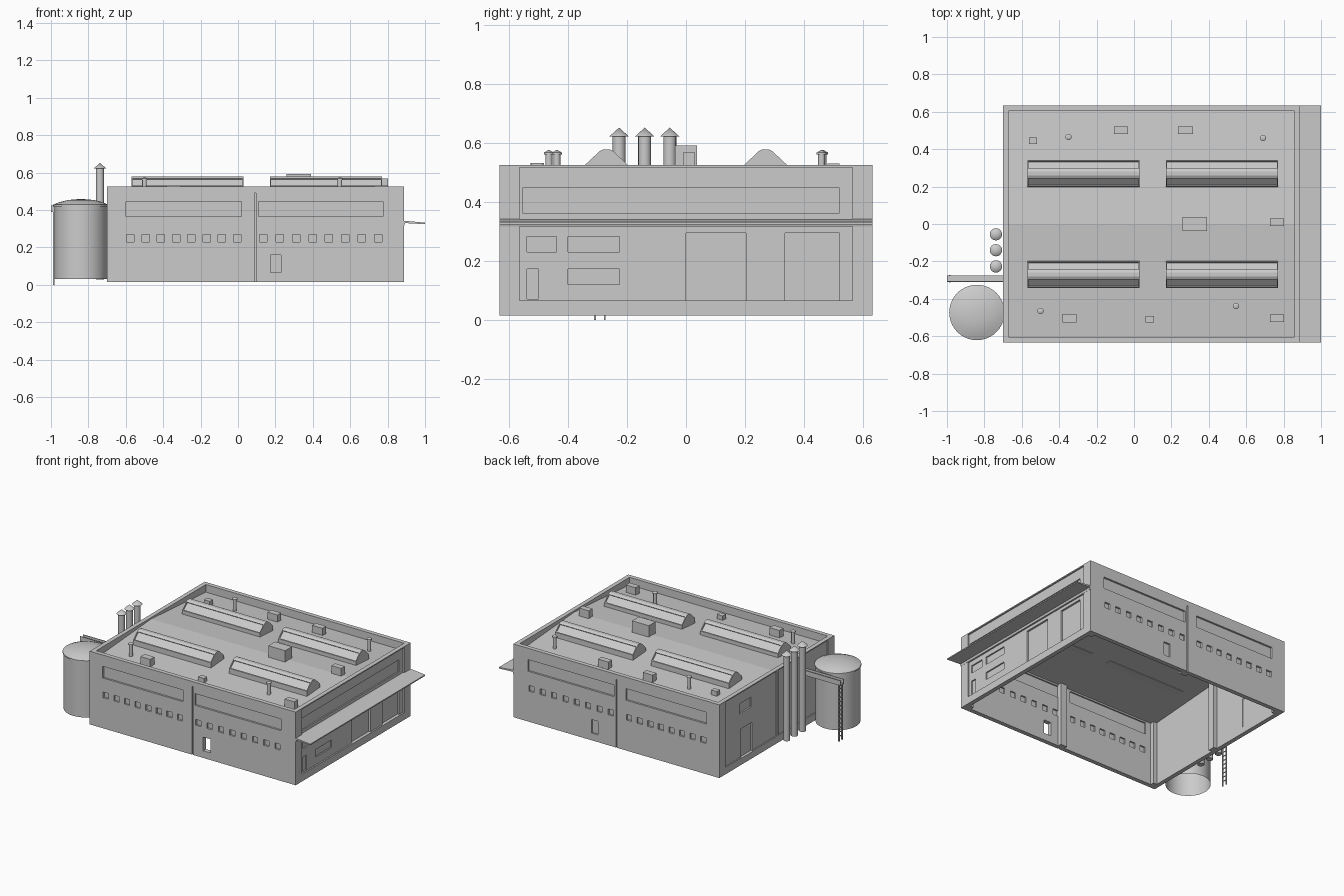
import bpy, bmesh, math
from mathutils import Matrix

if "Cube" in bpy.data.objects:
    bpy.data.objects.remove(bpy.data.objects["Cube"])


def finish(name, bm, smooth=False):
    bmesh.ops.recalc_face_normals(bm, faces=bm.faces[:])
    me = bpy.data.meshes.new(name)
    bm.to_mesh(me)
    bm.free()
    ob = bpy.data.objects.new(name, me)
    bpy.context.collection.objects.link(ob)
    if smooth:
        bpy.ops.object.select_all(action='DESELECT')
        ob.select_set(True)
        bpy.context.view_layer.objects.active = ob
        bpy.ops.object.shade_smooth_by_angle(angle=math.radians(35))
    return ob


def boxes(name, items):
    """One object from boxes given as (x0, x1, y0, y1, z0, z1)."""
    bm = bmesh.new()
    for x0, x1, y0, y1, z0, z1 in items:
        m = Matrix.Translation(((x0 + x1) / 2, (y0 + y1) / 2, (z0 + z1) / 2))
        m = m @ Matrix.Diagonal((x1 - x0, y1 - y0, z1 - z0, 1))
        bmesh.ops.create_cube(bm, size=1, matrix=m)
    return finish(name, bm)


def lathe(name, profile, x, y, steps=24):
    """Spin an (r, z) profile about a vertical axis."""
    bm = bmesh.new()
    vs = [bm.verts.new((x + r, y, z)) for r, z in profile]
    es = [bm.edges.new(p) for p in zip(vs, vs[1:])]
    bmesh.ops.spin(bm, geom=vs + es, cent=(x, y, 0), axis=(0, 0, 1),
                   angle=2 * math.pi, steps=steps)
    bmesh.ops.remove_doubles(bm, verts=bm.verts[:], dist=1e-5)
    return finish(name, bm, True)


def extrude(pts, vec):
    bm = bmesh.new()
    f = bm.faces.new([bm.verts.new(p) for p in pts])
    g = bmesh.ops.extrude_face_region(bm, geom=[f], use_keep_orig=True)
    bmesh.ops.translate(bm, vec=vec,
                        verts=[v for v in g['geom'] if isinstance(v, bmesh.types.BMVert)])
    bmesh.ops.recalc_face_normals(bm, faces=bm.faces[:])
    bm.normal_update()
    return bm


def cut(ob, items):
    cutter = boxes("cutter", items)
    cutter.hide_render = True
    mod = ob.modifiers.new("cut", 'BOOLEAN')
    mod.operation, mod.solver, mod.object = 'DIFFERENCE', 'EXACT', cutter
    bpy.context.view_layer.objects.active = ob
    bpy.ops.object.modifier_apply(modifier=mod.name)
    bpy.data.objects.remove(cutter)


XL, XR, Y, T = -0.70, 0.888, 0.633, 0.03
XI, XJ, YI = XL + T, XR - T, Y - T
BOT, TOP, EAVE, RIDGE = 0.015, 0.525, 0.472, 0.515

# Hollow walls, open below and above
shell = boxes("building_walls", [(XL, XR, -Y, Y, BOT, TOP)])
cut(shell, [(XI, XJ, -YI, YI, 0, 0.6)])

# Low-pitched roof sunk behind the parapet
yr = YI + 0.002
bm = extrude([(XI - 0.002, y, z) for y, z in
              ((-yr, EAVE), (0, RIDGE), (yr, EAVE),
               (yr, EAVE - 0.015), (0, RIDGE - 0.015), (-yr, EAVE - 0.015))],
             (XJ - XI + 0.004, 0, 0))
finish("roof", bm)

# Recessed end-wall panels and expansion joints
grooves = [(XR - 0.01, XR + 0.1, -0.565, 0.565, 0.065, 0.517)]
for y0, y1 in ((-0.565, -0.02), (0.0, 0.565)):
    grooves.append((XL - 0.1, XL + 0.008, y0, y1, 0.065, 0.517))
for s in (-1, 1):
    a, b = sorted((s * (Y - 0.012), s * (Y + 0.1)))
    grooves.append((0.087, 0.095, a, b, 0, 0.49))
cut(shell, grooves)

# Window and door openings on all walls, most of them filled by thin panes
holes, panes = [], []


def long_wall(s, a, b, z0, z1, pane=True):
    lo, hi = sorted((s * (Y - 0.1), s * (Y + 0.1)))
    holes.append((a, b, lo, hi, z0, z1))
    if pane:
        lo, hi = sorted((s * (Y - 0.020), s * (Y - 0.013)))
        panes.append((a, b, lo, hi, z0, z1))


def end_wall(x, a, b, z0, z1, depth=0.019):
    holes.append((x - 0.1, x + 0.1, a, b, z0, z1))
    d = -1 if x > 0 else 1
    lo, hi = sorted((x + d * depth, x + d * (depth + 0.007)))
    panes.append((lo, hi, a, b, z0, z1))


for s in (-1, 1):
    for a, b in ((-0.60, 0.02), (0.11, 0.775)):
        long_wall(s, a, b, 0.365, 0.446)
        step = (b - a) / 7.6
        for i in range(8):
            c = (a + b) / 2 + step * (i - 3.5)
            long_wall(s, c - 0.02, c + 0.02, 0.228, 0.268)
long_wall(-1, 0.175, 0.23, 0.065, 0.16, False)
long_wall(1, 0.235, 0.285, 0.065, 0.16)
end_wall(XR, -0.555, 0.52, 0.363, 0.447)
for a, b, z0, z1 in ((-0.54, -0.44, 0.23, 0.283), (-0.40, -0.225, 0.23, 0.283),
                     (-0.40, -0.225, 0.12, 0.172), (-0.54, -0.50, 0.07, 0.172)):
    end_wall(XR, a, b, z0, z1)
for a, b in ((0.0, 0.203), (0.335, 0.52)):
    end_wall(XR, a, b, 0.065, 0.295, 0.023)
end_wall(XL, 0.26, 0.39, 0.06, 0.26)
end_wall(XL, 0.27, 0.40, 0.37, 0.44)
cut(shell, holes)
boxes("window_panes", panes)

# Inner columns
cols = [(0.065, 0.115, -YI - 0.005, -YI + 0.025, BOT, 0.465),
        (0.065, 0.115, YI - 0.025, YI + 0.005, BOT, 0.465),
        (XI - 0.005, XI + 0.025, -0.04, 0.01, BOT, 0.505)]
for x in (XI - 0.003, XJ - 0.027):
    for y in (-YI - 0.003, YI - 0.027):
        cols.append((x, x + 0.03, y, y + 0.03, BOT, 0.465))
boxes("inner_columns", cols)

# Canopy along the right wall
bm = extrude([(x, -Y, z) for x, z in
              ((0.868, 0.342), (0.893, 0.342), (1.0, 0.332), (1.0, 0.324),
               (0.893, 0.330), (0.889, 0.316), (0.868, 0.316))], (0, 2 * Y, 0))
finish("canopy", bm)

# Ridge skylights with inset glazing
half = [(0.071, 0.482), (0.071, 0.527), (0.023, 0.572), (0.012, 0.578)]
profile = half + [(-y, z) for y, z in reversed(half)]
for x in (-0.57, 0.17):
    for yc in (-0.27, 0.27):
        bm = extrude([(x, yc + y, z) for y, z in profile], (0.6, 0, 0))
        slopes = [f for f in bm.faces if 0.5 < f.normal.z < 0.8 and f.calc_area() > 0.03]
        for depth, width in ((0.0, 0.008), (-0.008, 0.0001)):
            bmesh.ops.inset_individual(bm, faces=slopes, thickness=width, depth=depth)
        finish("skylight", bm)

# Rooftop equipment boxes, standing on the slope
for x, y, w, d, top in ((-0.54, 0.445, 0.045, 0.035, 0.515), (-0.07, 0.50, 0.075, 0.04, 0.53),
                        (0.275, 0.50, 0.08, 0.04, 0.53), (0.325, 0.0, 0.13, 0.075, 0.592),
                        (0.765, 0.01, 0.075, 0.04, 0.568), (-0.345, -0.505, 0.075, 0.045, 0.532),
                        (0.085, -0.51, 0.045, 0.035, 0.51), (0.765, -0.505, 0.075, 0.04, 0.532)):
    base = RIDGE - 0.008 - (RIDGE - EAVE) * abs(y) / YI
    boxes("roof_unit", [(x - w / 2, x + w / 2, y - d / 2, y + d / 2, base, top)])

# Capped roof vents
for x, y in ((-0.35, 0.465), (0.69, 0.46), (-0.5, -0.465), (0.545, -0.438)):
    lathe("roof_vent", [(0.012, 0.475), (0.012, 0.56), (0.017, 0.56), (0.017, 0.567), (0, 0.577)],
          x, y, 12)

# Three tall exhaust stacks
for y in (-0.055, -0.14, -0.227):
    lathe("exhaust_stack", [(0, 0.028), (0.022, 0.028), (0.022, 0.622), (0.033, 0.622), (0, 0.652)],
          -0.738, y, 16)

# Storage tank, open below, with a shallow domed lid
lathe("storage_tank", [(0.142, 0.03), (0.142, 0.418), (0.148, 0.418), (0.148, 0.428),
                       (0.115, 0.442), (0.075, 0.452), (0.035, 0.457), (0, 0.458)],
      -0.84, -0.473, 40)

# Walkway trough from tank ladder to the wall
boxes("walkway", [(-1.0, -0.69, -0.31, -0.275, 0.39, 0.397),
                  (-1.0, -0.69, -0.31, -0.306, 0.397, 0.425),
                  (-1.0, -0.69, -0.279, -0.275, 0.397, 0.425)])

# Access ladder
ladder = [(-0.99, -0.982, y, y + 0.006, 0, 0.395) for y in (-0.312, -0.279)]
ladder += [(-0.988, -0.984, -0.308, -0.277, 0.03 * i, 0.03 * i + 0.006) for i in range(1, 13)]
boxes("ladder", ladder)
